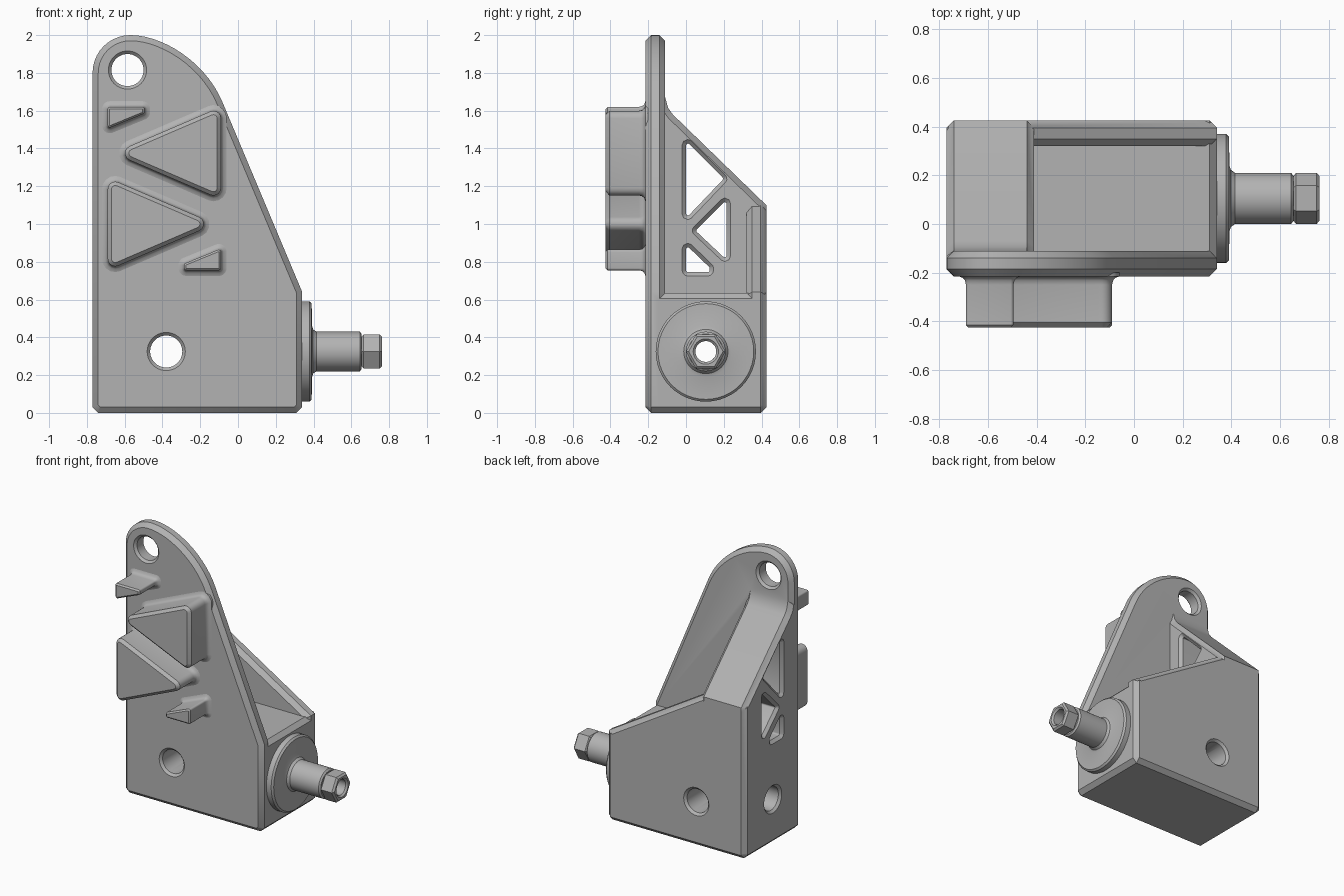
import bpy, bmesh, math
from mathutils import Vector

cube = bpy.data.objects.get("Cube")
if cube:
    bpy.data.objects.remove(cube, do_unlink=True)

grey = bpy.data.materials.new("plain grey")
grey.use_nodes = True
COLOUR = (0.45, 0.45, 0.45, 1)
grey.diffuse_color = COLOUR
grey.node_tree.nodes["Principled BSDF"].inputs["Base Color"].default_value = COLOUR


def area(pts):
    return sum(a.cross(b) for a, b in zip(pts, pts[1:] + pts[:1]))


def offset(pts, d):
    """Mitred outward offset of an anticlockwise polygon."""
    out = []
    for i, p in enumerate(pts):
        e1 = (p - pts[i - 1]).normalized()
        e2 = (pts[(i + 1) % len(pts)] - p).normalized()
        n1, n2 = Vector((e1.y, -e1.x)), Vector((e2.y, -e2.x))
        out.append(p + (n1 + n2) * d / (1 + n1.dot(n2)))
    return out


def rounded(corners, r, steps=5):
    """Polygon with every corner turned into an arc of radius r."""
    pts, out = [Vector(c) for c in corners], []
    for i, p in enumerate(pts):
        a = (pts[i - 1] - p).normalized()
        b = (pts[(i + 1) % len(pts)] - p).normalized()
        half = a.angle(b) / 2
        centre = p + (a + b).normalized() * r / math.sin(half)
        start = p + a * r / math.tan(half) - centre
        end = p + b * r / math.tan(half) - centre
        turn = math.atan2(start.cross(end), start.dot(end))
        for k in range(steps + 1):
            t = turn * k / steps
            c, s = math.cos(t), math.sin(t)
            out.append(centre + Vector((c * start.x - s * start.y,
                                        s * start.x + c * start.y)))
    return out


def circle(u, v, r, n=48):
    return [Vector((u + r * math.cos(math.tau * k / n),
                    v + r * math.sin(math.tau * k / n))) for k in range(n)]


def loft(name, profile, axis, rings):
    """Run a profile along an axis; each ring is (position, outward offset)."""
    pts = [Vector(p) for p in profile]
    if area(pts) < 0:
        pts.reverse()
    bm = bmesh.new()
    loops = []
    for pos, d in rings:
        loops.append([bm.verts.new((pos, p.x, p.y) if axis == "X" else (p.x, pos, p.y))
                      for p in offset(pts, d)])
    n = len(pts)
    for lo, hi in zip(loops, loops[1:]):
        for k in range(n):
            bm.faces.new((lo[k], lo[(k + 1) % n], hi[(k + 1) % n], hi[k]))
    bm.faces.new(loops[0])
    bm.faces.new(loops[-1])
    bmesh.ops.recalc_face_normals(bm, faces=bm.faces)
    mesh = bpy.data.meshes.new(name)
    bm.to_mesh(mesh)
    bm.free()
    mesh.materials.append(grey)
    obj = bpy.data.objects.new(name, mesh)
    bpy.context.collection.objects.link(obj)
    return obj


def select(obj):
    bpy.ops.object.select_all(action="DESELECT")
    obj.select_set(True)
    bpy.context.view_layer.objects.active = obj


def combine(obj, other, operation):
    select(obj)
    mod = obj.modifiers.new("join", "BOOLEAN")
    mod.operation, mod.solver, mod.object = operation, "EXACT", other
    bpy.ops.object.modifier_apply(modifier=mod.name)
    bpy.data.objects.remove(other, do_unlink=True)


def through(profile, axis, a, b, flare=0.02):
    """Cutter from surface a to surface b with countersunk ends."""
    return loft("cutter", profile, axis, [(a - 0.02, flare + 0.02), (a + flare, 0),
                                          (b - flare, 0), (b + 0.02, flare + 0.02)])


L, R, FRONT, BACK, C = -0.77, 0.34, -0.215, 0.425, 0.03
PLATE_BACK, INNER, POCKET_X, FLOOR = -0.11, 0.32, -0.41, 0.635
AXLE = (0.105, 0.325)


def bezier(a, b, c, d, n=14):
    a, b, c, d = map(Vector, (a, b, c, d))
    return [a * (1 - t) ** 3 + b * 3 * t * (1 - t) ** 2 + c * 3 * t * t * (1 - t) + d * t ** 3
            for t in (k / n for k in range(n + 1))]


# Front plate with a rounded ear at the top
foot = [(L, C), (L + C, 0), (R - C, 0), (R, C)]
ear = [Vector((-0.57 + 0.2 * math.cos(t), 1.8 + 0.2 * math.sin(t)))
       for t in (math.pi / 2 * (1 + k / 10) for k in range(1, 11))]
outline = foot + [(R, 0.64)] + bezier((-0.08, 1.64), (-0.17, 1.86), (-0.4, 2), (-0.57, 2)) + ear
body = loft("bracket_body", outline, "Y",
            [(FRONT, -C), (FRONT + C, 0), (PLATE_BACK - C, 0), (PLATE_BACK, -C)])

# Solid base, sloping side block and back wall
base = loft("base", [(-0.18, 0), (BACK - C, 0), (BACK, C), (BACK, FLOOR), (-0.18, FLOOR)],
            "X", [(-0.6, 0), (R - C, 0), (R, -C)])
side = loft("side_block", [(-0.18, 0), (BACK - C, 0), (BACK, C), (BACK, 1.1), (-0.07, 1.58),
                           (-0.095, 1.615), (PLATE_BACK, 1.67), (-0.18, 1.67)],
            "X", [(L, -C), (L + C, 0), (POCKET_X - C, 0), (POCKET_X, -C)])
wall = loft("back_wall", foot + [(R, 0.64), (-0.42, 1.1), (L, 1.1)],
            "Y", [(INNER, -C), (INNER + C, 0), (BACK - C, 0), (BACK, -C)])
for part in (base, side, wall):
    combine(body, part, "UNION")

# Round bolt holes
combine(body, through(circle(-0.585, 1.815, 0.085), "Y", FRONT, PLATE_BACK, 0.016), "DIFFERENCE")
combine(body, through(circle(-0.38, 0.325, 0.085), "Y", FRONT, BACK, 0.016), "DIFFERENCE")

# Stepped bore along the axle
bore = loft("cutter", circle(*AXLE, 0.085), "X",
            [(L - 0.02, 0.036), (L + 0.016, 0), (0.1, 0), (0.101, -0.03), (0.5, -0.03)])
combine(body, bore, "DIFFERENCE")

# Triangular windows in the side block
windows = [
    [(0, 1.44), (0, 1.03), (0.2, 1.24)],
    [(0.05, 0.965), (0.215, 1.13), (0.215, 0.81)],
    [(0, 0.89), (0, 0.745), (0.125, 0.745), (0.125, 0.77)],
]
for w in windows:
    combine(body, through(rounded(w, 0.01, 3), "X", L, POCKET_X), "DIFFERENCE")

# Raised wedge studs on the front
studs = {
    "upper_small_stud": ([(-0.69, 1.62), (-0.69, 1.505), (-0.495, 1.585), (-0.495, 1.62)], 0.012),
    "upper_large_stud": ([(-0.66, 1.375), (-0.09, 1.13), (-0.09, 1.62)], 0.04),
    "lower_large_stud": ([(-0.69, 1.245), (-0.69, 0.755), (-0.12, 1.0)], 0.04),
    "lower_small_stud": ([(-0.09, 0.87), (-0.285, 0.79), (-0.285, 0.755), (-0.09, 0.755)], 0.012),
}
parts = [body]
for name, (corners, r) in studs.items():
    c = min(0.02, r * 0.85)
    parts.append(loft(name, rounded(corners, r), "Y",
                      [(-0.425, -c), (-0.425 + c, 0), (-0.25, 0), (-0.232, 0.004),
                       (-0.221, 0.013), (FRONT, 0.03), (-0.2, 0.03)]))

# Flange and hollow axle
axle = loft("flanged_axle", circle(*AXLE, 0.105), "X",
            [(0.3, 0.16), (0.378, 0.16), (0.39, 0.148), (0.392, 0.03), (0.398, 0.012),
             (0.415, 0), (0.645, 0), (0.655, -0.012)])
hexagon = loft("hex_tip", circle(*AXLE, 0.105, 6), "X",
               [(0.64, -0.012), (0.655, -0.012), (0.665, 0), (0.75, 0), (0.762, -0.012)])
combine(axle, hexagon, "UNION")
combine(axle, loft("cutter", circle(*AXLE, 0.055), "X",
                   [(0.2, 0), (0.75, 0), (0.77, 0.02)]), "DIFFERENCE")
parts.append(axle)

for obj in parts:
    select(obj)
    bpy.ops.object.shade_smooth_by_angle(angle=math.radians(32))
